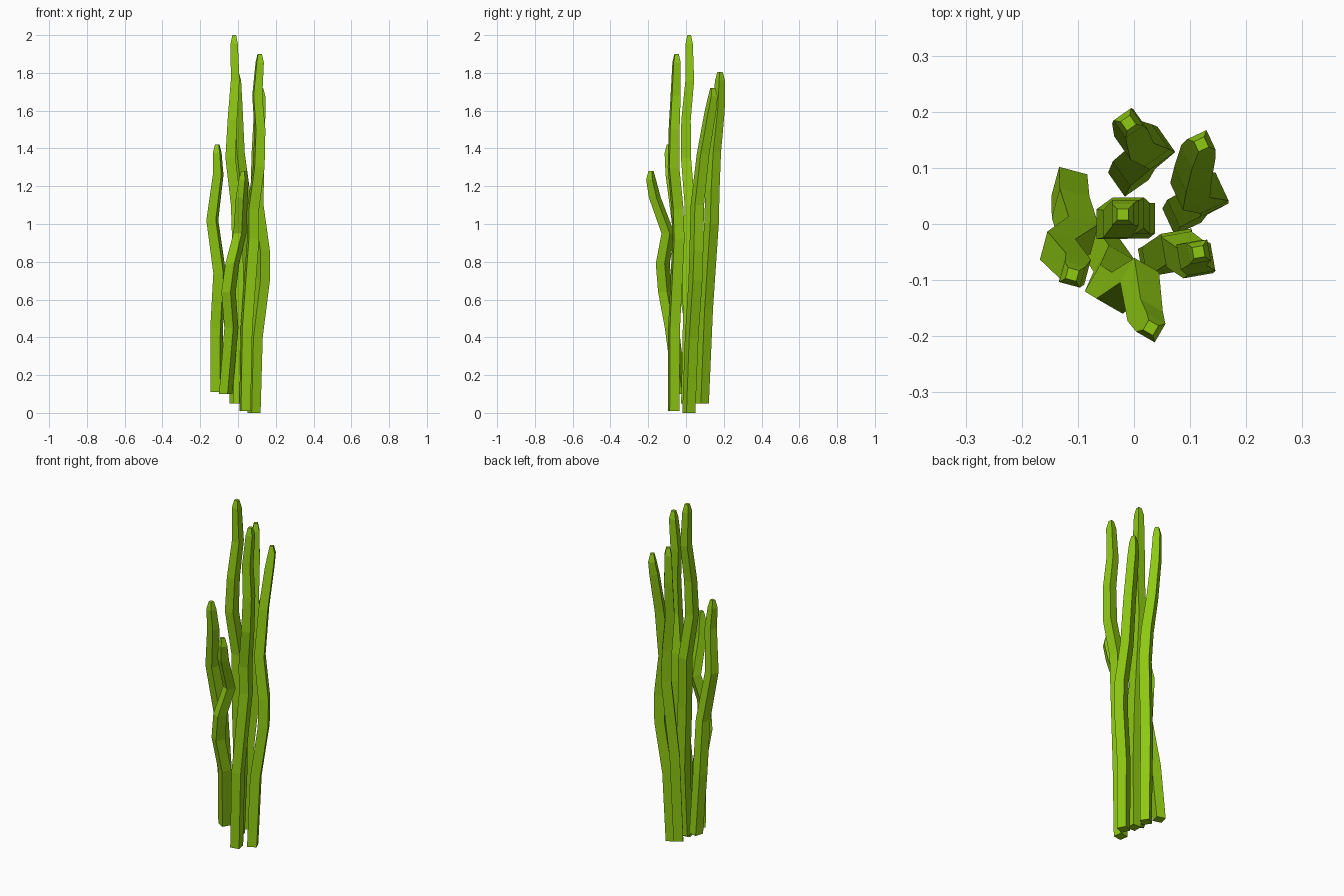
import bpy
import bmesh
import math

cube = bpy.data.objects.get("Cube")
if cube:
    bpy.data.objects.remove(cube, do_unlink=True)

green = bpy.data.materials.new("leaf green")
green.use_nodes = True
colour = (0.27, 0.58, 0.006, 1)
green.diffuse_color = colour
green.node_tree.nodes["Principled BSDF"].inputs["Base Color"].default_value = colour


def square_ring(bm, centre, half, turn):
    """Add one horizontal square of vertices around a point of the stalk."""
    x, y, z = centre
    reach = half * math.sqrt(2)
    angles = [turn + math.pi / 4 + side * math.pi / 2 for side in range(4)]
    return [bm.verts.new((x + reach * math.cos(a), y + reach * math.sin(a), z)) for a in angles]


def stalk(name, turn_degrees, path):
    """Build a crooked square stalk with a narrowed, blunt tip; path is in hundredths."""
    bm = bmesh.new()
    points = [tuple(value / 100 for value in point) for point in path]
    x, y, z = points.pop()
    last = len(points) - 1
    sections = []
    for index, point in enumerate(points):
        belly = math.sin(math.pi * index / last)
        sections.append((point, 0.026 + 0.003 * belly - 0.003 * index / last))
    # Shoulder and cap of the tip
    sections.append(((x, y, z - 0.045), 0.019))
    sections.append(((x, y, z), 0.010))

    turn = math.radians(turn_degrees)
    rings = [square_ring(bm, centre, half, turn) for centre, half in sections]
    for low, high in zip(rings, rings[1:]):
        for side in range(4):
            after = (side + 1) % 4
            bm.faces.new((low[side], low[after], high[after], high[side]))
    bm.faces.new(reversed(rings[0]))
    bm.faces.new(rings[-1])
    bmesh.ops.recalc_face_normals(bm, faces=bm.faces[:])

    mesh = bpy.data.meshes.new(name)
    bm.to_mesh(mesh)
    bm.free()
    mesh.materials.append(green)
    bpy.context.collection.objects.link(bpy.data.objects.new(name, mesh))


# Tallest stalk in the middle of the clump
stalk("centre_stalk", 0, [
    (0, 0, 5), (1, 1, 45), (0, 1, 80), (-1, 2, 110),
    (-4, 0, 135), (-3, 0, 155), (-1.5, 2, 176), (-2, 1.7, 200)])

# Stalks on the model's left side
stalk("left_front_stalk", 10, [
    (3.7, -6.5, 1), (4.5, -6.3, 45), (8, -4, 92), (8, -4.5, 108),
    (11, -6.6, 130), (11.6, -6.3, 150), (10.2, -5.5, 168), (11.5, -5, 190)])
stalk("left_back_stalk", 25, [
    (8.5, 1.5, 0), (9.5, 3, 40), (13.2, 5, 70), (13.2, 5.5, 86),
    (10, 6, 110), (10.5, 9, 137), (11.5, 13, 160), (12, 14.2, 172)])

# Stalk at the back
stalk("back_stalk", 35, [
    (-1, 8.5, 5), (0, 10.5, 55), (3.5, 13.5, 100),
    (2.5, 14, 118), (0, 15, 138), (-0.7, 17.3, 160), (-1, 18, 180.5)])

# Short stalks on the model's right side
stalk("right_stalk", -15, [
    (-11.5, 7, 11), (-11.3, 3, 45), (-9.7, -2, 74),
    (-13.6, -4.5, 102), (-10.5, -8, 126), (-11, -9, 142)])
stalk("front_stalk", -30, [
    (-6.5, -3, 10), (-3.5, -7.5, 45), (-5, -11, 64), (-3, -12.3, 79),
    (1, -9.5, 95), (2, -16.5, 114), (3, -18.5, 128)])
